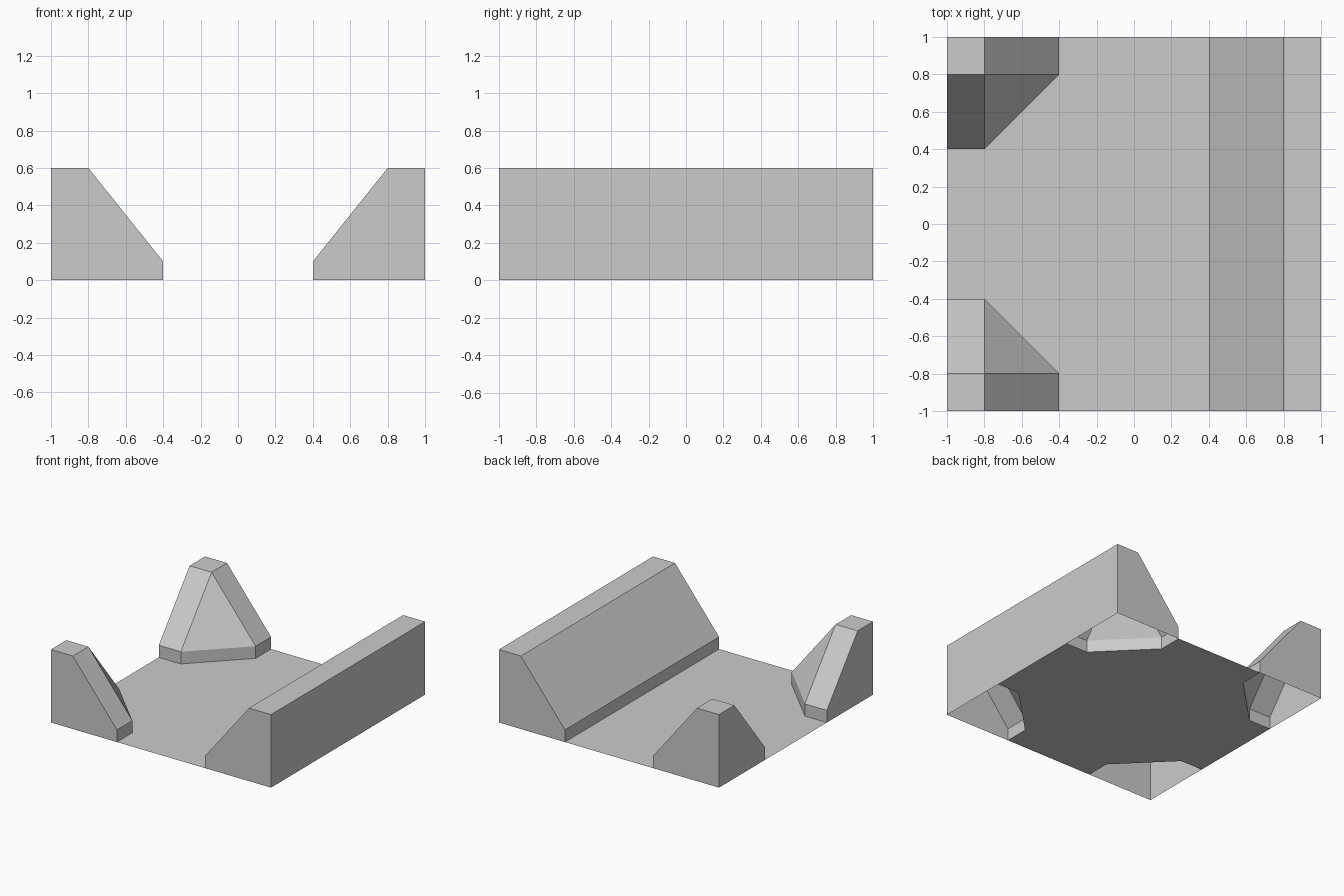
import bpy, bmesh

if "Cube" in bpy.data.objects:
    bpy.data.objects.remove(bpy.data.objects["Cube"])

H, LIP = 0.6, 0.1          # top height, height of the vertical lip
OUT, TOP, FOOT = 1.0, 0.8, 0.4  # outer edge, plateau edge, foot edge


def build(name, faces):
    """Make an object from point loops, welding shared corners."""
    bm = bmesh.new()
    for loop in faces:
        bm.faces.new([bm.verts.new(p) for p in loop])
    bmesh.ops.remove_doubles(bm, verts=bm.verts, dist=1e-4)
    bmesh.ops.recalc_face_normals(bm, faces=bm.faces)
    mesh = bpy.data.meshes.new(name)
    bm.to_mesh(mesh)
    bm.free()
    obj = bpy.data.objects.new(name, mesh)
    bpy.context.collection.objects.link(obj)
    return obj


def corner(name, sx, sy, buried):
    """Open-bottomed corner buttress; a buried one keeps only its inner faces."""
    # plan points around the foot, each with its matching plateau point
    foot = [(OUT, FOOT), (TOP, FOOT), (FOOT, TOP), (FOOT, OUT)]
    cap = [(OUT, TOP), (TOP, TOP), (TOP, TOP), (TOP, OUT)]
    faces = []
    for i in range(2 if buried else 3):
        a, b = foot[i], foot[i + 1]
        faces.append([(*a, 0), (*b, 0), (*b, LIP), (*a, LIP)])
        tops = [cap[i + 1]] if cap[i] == cap[i + 1] else [cap[i + 1], cap[i]]
        faces.append([(*a, LIP), (*b, LIP)] + [(*t, H) for t in tops])
    if not buried:
        side = [(OUT, 0), (FOOT, 0), (FOOT, LIP), (TOP, H), (OUT, H)]
        faces.append([(u, OUT, z) for u, z in side])
        faces.append([(OUT, u, z) for u, z in side])
        faces.append([(OUT, OUT, H), (TOP, OUT, H), (TOP, TOP, H), (OUT, TOP, H)])
    build(name, [[(sx * x, sy * y, z) for x, y, z in f] for f in faces])


# Floor with the four corner footprints left open
quarter = [(OUT, FOOT), (TOP, FOOT), (FOOT, TOP), (FOOT, OUT)]
outline = []
for sx, sy in ((1, 1), (-1, 1), (-1, -1), (1, -1)):
    pts = [(sx * x, sy * y, 0) for x, y in quarter]
    outline += pts if sx * sy > 0 else pts[::-1]
floor = build("floor", [outline])
if floor.data.polygons[0].normal.z < 0:
    floor.data.flip_normals()

# Sloped wall along the right side, open underneath
profile = [(FOOT, 0), (FOOT, LIP), (TOP, H), (OUT, H), (OUT, 0)]
wall = [[(x, y, z) for x, z in profile] for y in (-1, 1)]
for (x0, z0), (x1, z1) in zip(profile, profile[1:]):
    wall.append([(x0, -1, z0), (x1, -1, z1), (x1, 1, z1), (x0, 1, z0)])
build("side_wall", wall)

# Corner buttresses: free-standing on the left, inner linings under the wall
for sy, end in ((-1, "front"), (1, "back")):
    corner(end + "_corner_buttress", -1, sy, False)
    corner(end + "_wall_lining", 1, sy, True)
